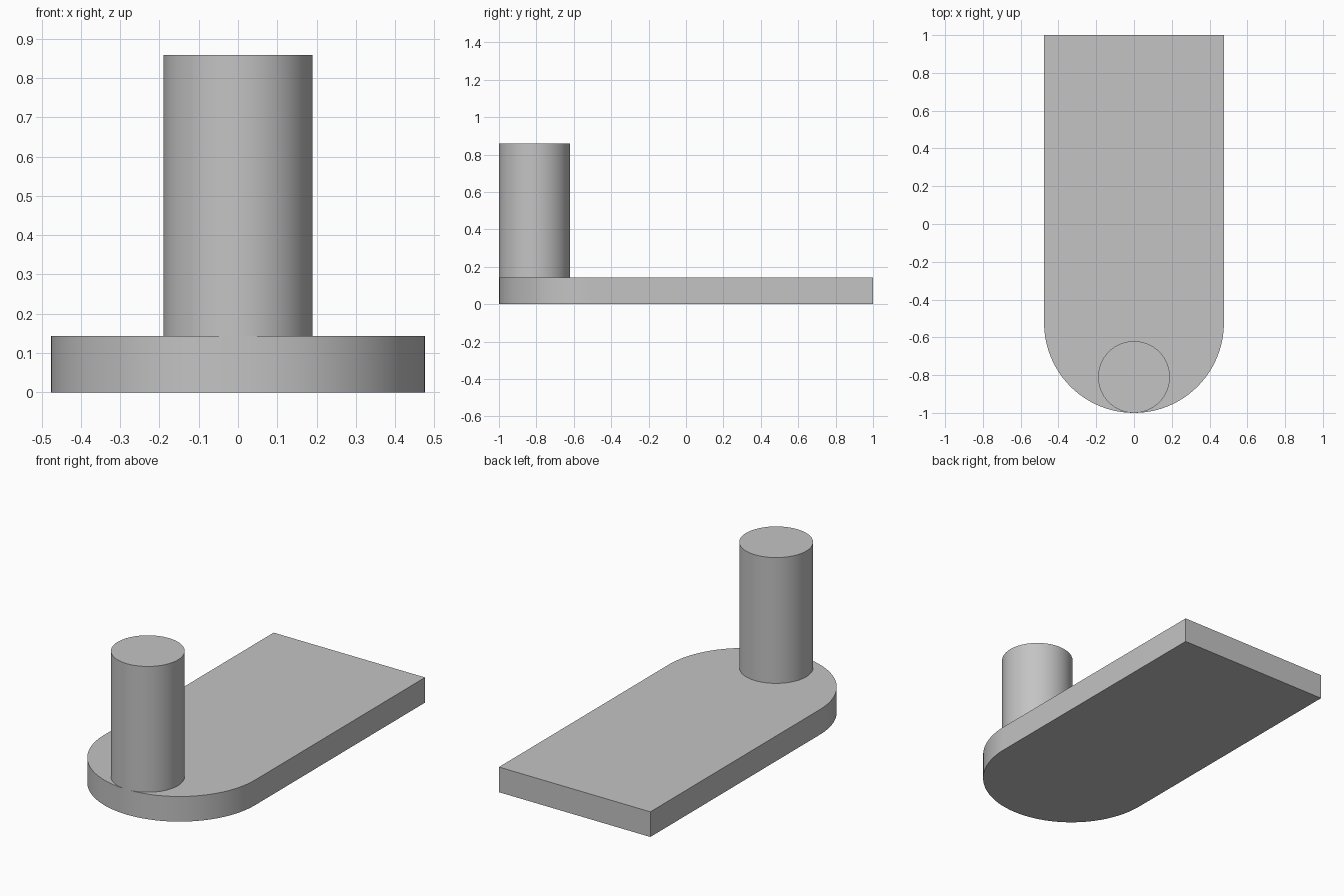
import bpy
import bmesh
from math import pi, cos, sin, radians

cube = bpy.data.objects.get("Cube")
if cube:
    bpy.data.objects.remove(cube, do_unlink=True)

HALF_WIDTH = 0.476
PLATE_TOP = 0.143
POST_RADIUS = 0.19
POST_TOP = 0.858

grey = bpy.data.materials.new("plain_grey")
grey.use_nodes = True
colour = (0.55, 0.55, 0.55, 1)
grey.diffuse_color = colour
grey.node_tree.nodes["Principled BSDF"].inputs["Base Color"].default_value = colour


def arc(cy, radius, start, end, steps):
    """Points along an arc centred on x = 0."""
    angles = [start + (end - start) * i / steps for i in range(steps + 1)]
    return [(radius * cos(a), cy + radius * sin(a)) for a in angles]


def extrude_outline(name, outline, bottom, top):
    """Solid prism from a closed counter-clockwise outline."""
    bm = bmesh.new()
    base = bm.faces.new([bm.verts.new((x, y, bottom)) for x, y in outline])
    result = bmesh.ops.extrude_face_region(bm, geom=[base], use_keep_orig=True)
    raised = [v for v in result["geom"] if isinstance(v, bmesh.types.BMVert)]
    bmesh.ops.translate(bm, verts=raised, vec=(0, 0, top - bottom))
    bmesh.ops.recalc_face_normals(bm, faces=bm.faces)
    mesh = bpy.data.meshes.new(name)
    bm.to_mesh(mesh)
    bm.free()
    mesh.materials.append(grey)
    obj = bpy.data.objects.new(name, mesh)
    bpy.context.collection.objects.link(obj)
    bpy.ops.object.select_all(action="DESELECT")
    obj.select_set(True)
    bpy.context.view_layer.objects.active = obj
    bpy.ops.object.shade_smooth_by_angle(angle=radians(30))
    return obj


# Flat plate: square at the back, half-round at the front
plate_outline = arc(HALF_WIDTH - 1, HALF_WIDTH, pi, 2 * pi, 48)
plate_outline += [(HALF_WIDTH, 1), (-HALF_WIDTH, 1)]
extrude_outline("base_plate", plate_outline, 0, PLATE_TOP)

# Upright round post touching the front edge of the plate
post_outline = arc(POST_RADIUS - 1, POST_RADIUS, -pi / 2, 3 * pi / 2, 64)[:-1]
extrude_outline("post", post_outline, PLATE_TOP, POST_TOP)
